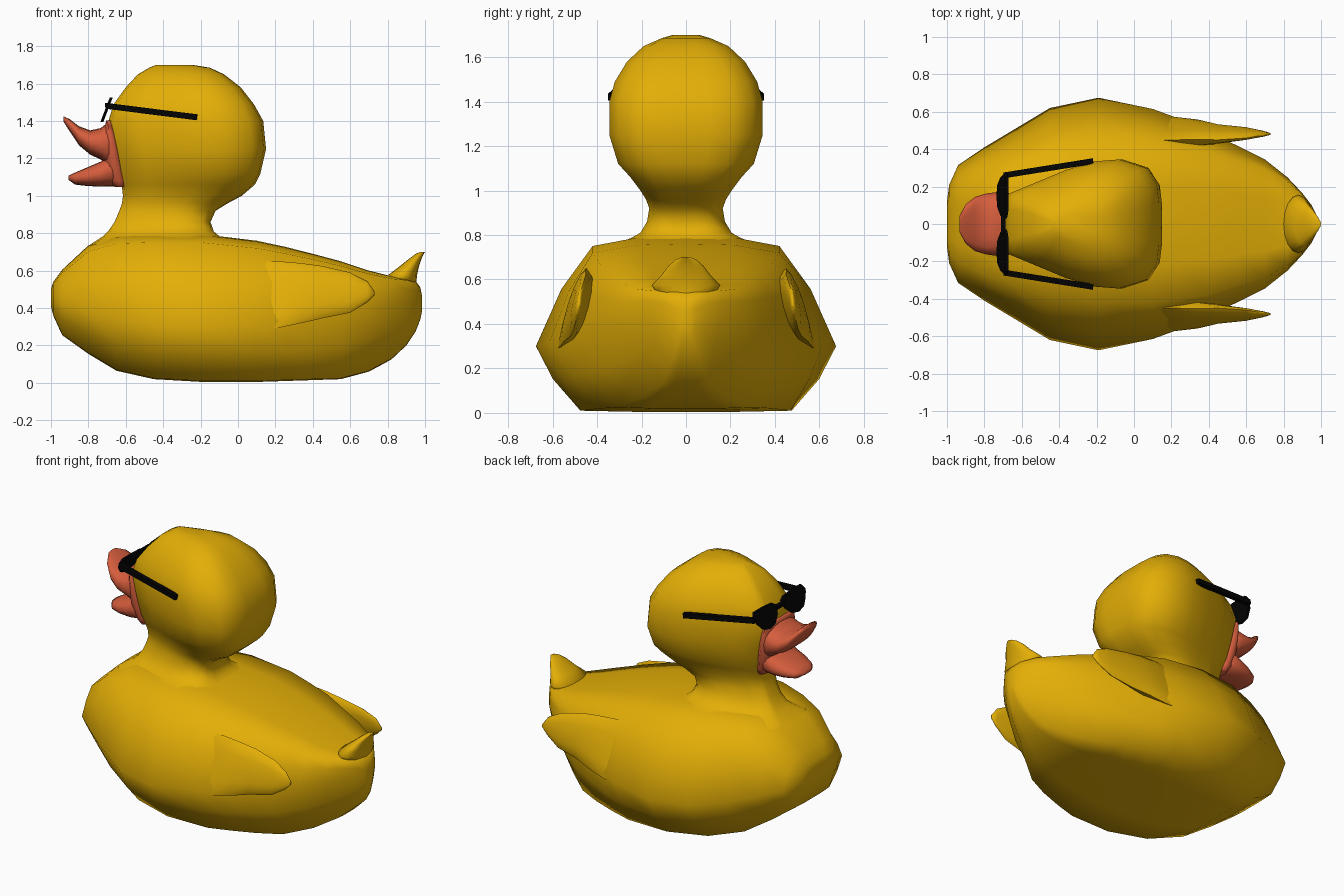
import bpy, bmesh, math
from mathutils import Vector


def material(name, rgb):
    m = bpy.data.materials.new(name)
    m.diffuse_color = (*rgb, 1)
    return m


YELLOW = material("duck yellow", (0.77, 0.425, 0.002))
RED = material("bill coral red", (0.67, 0.11, 0.046))
BLACK = material("glasses black", (0.001, 0.001, 0.001))


def loft(name, rings, mat, smooth=80):
    """Skin a list of equally long closed rings and cap both ends."""
    bm = bmesh.new()
    loops = [[bm.verts.new(p) for p in ring] for ring in rings]
    n = len(loops[0])
    for a, b in zip(loops, loops[1:]):
        for i in range(n):
            j = (i + 1) % n
            bm.faces.new((a[i], a[j], b[j], b[i]))
    bm.faces.new(loops[0][::-1])
    bm.faces.new(loops[-1])
    bmesh.ops.recalc_face_normals(bm, faces=bm.faces)
    me = bpy.data.meshes.new(name)
    bm.to_mesh(me)
    bm.free()
    ob = bpy.data.objects.new(name, me)
    bpy.context.collection.objects.link(ob)
    me.materials.append(mat)
    if smooth:
        bpy.ops.object.select_all(action='DESELECT')
        ob.select_set(True)
        bpy.context.view_layer.objects.active = ob
        bpy.ops.object.shade_smooth_by_angle(angle=math.radians(smooth))
    return ob


def mirrored(half):
    """Close a half outline (first and last point on the middle line)."""
    return half + [(-a, b) for a, b in half[-2:0:-1]]


# Body: sections along x = (x, z bottom, z widest, z top, w bottom, w widest, w top)
stations = [
    (-1.0, .41, .46, .50, .09, .12, .09), (-.988, .36, .45, .54, .15, .21, .15),
    (-.94, .255, .42, .605, .18, .315, .21),
    (-.80, .155, .38, .735, .23, .41, .27), (-.65, .065, .34, .785, .31, .50, .32),
    (-.45, .02, .31, .795, .41, .62, .39), (-.19, .005, .30, .795, .475, .675, .42),
    (.10, .005, .315, .76, .47, .615, .42), (.25, .01, .33, .728, .43, .56, .40),
    (.40, .015, .36, .69, .38, .49, .38), (.55, .02, .38, .65, .31, .42, .33),
    (.70, .06, .41, .60, .20, .345, .29), (.82, .125, .43, .57, .11, .25, .225),
    (.90, .20, .44, .56, .075, .165, .155), (.95, .275, .44, .545, .05, .10, .09),
    (.975, .34, .43, .51, .03, .05, .04), (.983, .38, .42, .47, .02, .025, .02)]


def body_section(x, zb, zm, zt, wb, wm, wt):
    h = zt - zm
    half = [(0, zb), (wb * .5, zb), (wb, zb + .005),
            (wb + (wm - wb) * .62, zb + (zm - zb) * .5), (wm, zm),
            (wt + (wm - wt) * .55, zm + h * .52), (wt, zt - h * .09),
            (wt * .5, zt - h * .01), (0, zt)]
    return [(x, y, z) for y, z in mirrored(half)]


loft("body", [body_section(*s) for s in stations], YELLOW)

# Neck and head: egg-shaped horizontal rings = (z, x front, x back, half width)
EGG = [(0, 0), (.25, 0), (.46, .02), (.64, .2), (.84, .4), (.97, .58),
       (1, .74), (.87, .91), (.6, .985), (.3, 1), (0, 1)]


def egg_ring(z, x0, x1, w):
    return [(x0 + u * (x1 - x0), v * w, z) for v, u in mirrored(EGG)]


head = [(.74, -.79, -.02, .38), (.785, -.72, -.10, .25), (.81, -.695, -.13, .205),
        (.86, -.66, -.147, .175), (.92, -.635, -.12, .165), (.96, -.62, -.055, .18),
        (1.0, -.615, .02, .205), (1.06, -.622, .09, .25), (1.12, -.635, .12, .305),
        (1.25, -.66, .15, .345), (1.40, -.693, .135, .345), (1.49, -.665, .085, .32),
        (1.58, -.60, .015, .265), (1.65, -.535, -.075, .19), (1.685, -.475, -.15, .11),
        (1.70, -.44, -.24, .06)]
loft("head_and_neck", [egg_ring(*r) for r in head], YELLOW)

# Upturned tail: rings = (z, x front, x back, half width)
tail = [(.50, .80, .955, .10), (.55, .80, .955, .14), (.575, .80, .957, .155),
        (.62, .86, .967, .11), (.66, .91, .98, .08),
        (.69, .95, .993, .045), (.70, .975, 1.0, .02)]


def oval(n, a, b, power=1.0):
    """Ellipse, or a boxier rounded shape when power is under 1."""
    def f(v):
        return math.copysign(abs(v) ** power, v) if abs(v) > 1e-9 else 0.0
    return [(a * f(math.cos(2 * math.pi * i / n)), b * f(math.sin(2 * math.pi * i / n)))
            for i in range(n)]


loft("tail", [[((x0 + x1) / 2 + p, q, z) for p, q in oval(16, (x1 - x0) / 2, w)]
              for z, x0, x1, w in tail], YELLOW)

# Wings: slanted blades growing out of the body
# (x, y top, z top, y bottom, z bottom, outer thickness, inner thickness)
wing = [(-.08, .41, .64, .56, .30, .005, .05), (.08, .445, .65, .587, .28, .01, .08),
        (.22, .45, .65, .57, .295, .022, .09), (.34, .452, .64, .55, .32, .032, .08),
        (.45, .45, .625, .52, .345, .036, .045), (.60, .46, .59, .505, .375, .028, .025),
        (.69, .475, .545, .49, .43, .014, .014), (.73, .48, .49, .483, .47, .005, .005)]


def wing_section(s, x, yt, zt, yb, zb, t_out, t_in):
    top, bot = Vector((x, yt, zt)), Vector((x, yb, zb))
    mid, axis = (top + bot) / 2, (top - bot) / 2
    side = Vector((0, -axis.z, axis.y)).normalized()
    pts = [mid + axis * p + side * q * (t_in if q > 0 else t_out)
           for p, q in oval(12, 1, 1)]
    return [(p.x, p.y * s, p.z) for p in pts]


for side, s in (("left", 1), ("right", -1)):
    loft(side + "_wing", [wing_section(s, *w) for w in wing], YELLOW)


# Bill halves: sections along x = (x, z low, z high, half width)
def bill(name, sections):
    loft(name, [[(x, p, (lo + hi) / 2 + q) for p, q in oval(16, w, (hi - lo) / 2, .8)]
                for x, lo, hi, w in sections], RED)


bill("upper_bill", [(-.675, 1.15, 1.405, .155), (-.70, 1.165, 1.39, .165),
                    (-.735, 1.195, 1.362, .17), (-.79, 1.22, 1.35, .163),
                    (-.85, 1.27, 1.372, .145), (-.90, 1.345, 1.41, .105),
                    (-.932, 1.395, 1.425, .045)])
bill("lower_bill", [(-.64, 1.05, 1.24, .125), (-.68, 1.05, 1.225, .145),
                    (-.73, 1.05, 1.185, .145), (-.80, 1.052, 1.155, .132),
                    (-.87, 1.06, 1.125, .10), (-.907, 1.085, 1.107, .045)])

# Bill root with the closed corners of the mouth = (z, x front, half width)
root = [(1.047, -.66, .118), (1.08, -.69, .132), (1.14, -.71, .148), (1.20, -.715, .16),
        (1.27, -.715, .168), (1.34, -.715, .166), (1.38, -.71, .158), (1.402, -.705, .14)]


def root_ring(z, xf, w):
    xb = -.63 - .2 * (z - 1.05)
    half = [(0, xf), (w * .6, xf), (w * .92, xf * .6 + xb * .4), (w, xb),
            (w * .85, xb + .03), (0, xb + .03)]
    return [(x, y, z) for y, x in mirrored(half)]


loft("bill_root", [root_ring(*r) for r in root], RED)

# Sunglasses: tilted lenses, outline = (y, height fraction)
LENS = [(.03, .82), (.06, .95), (.15, 1), (.25, 1), (.268, .8), (.25, .42),
        (.21, .1), (.15, 0), (.09, .1), (.045, .42)]


def bar(name, a, b, r):
    """Square rod between two points."""
    a, b = Vector(a), Vector(b)
    d = (b - a).normalized()
    u = d.cross(Vector((0, 0, 1))).normalized()
    v = d.cross(u)
    ring = [u * i * r + v * j * r for i, j in ((1, 1), (-1, 1), (-1, -1), (1, -1))]
    loft(name, [[e + c for c in ring] for e in (a, b)], BLACK, 0)


for side, s in (("left", 1), ("right", -1)):
    loft(side + "_lens", [[(-.73 + .05 * t + dx, y * s, 1.395 + .13 * t) for y, t in LENS]
                          for dx in (-.006, .01)], BLACK, 0)
    bar(side + "_temple", (-.695, .26 * s, 1.48), (-.22, .336 * s, 1.42), .0155)
bar("glasses_bridge", (-.698, -.06, 1.485), (-.698, .06, 1.485), .012)
